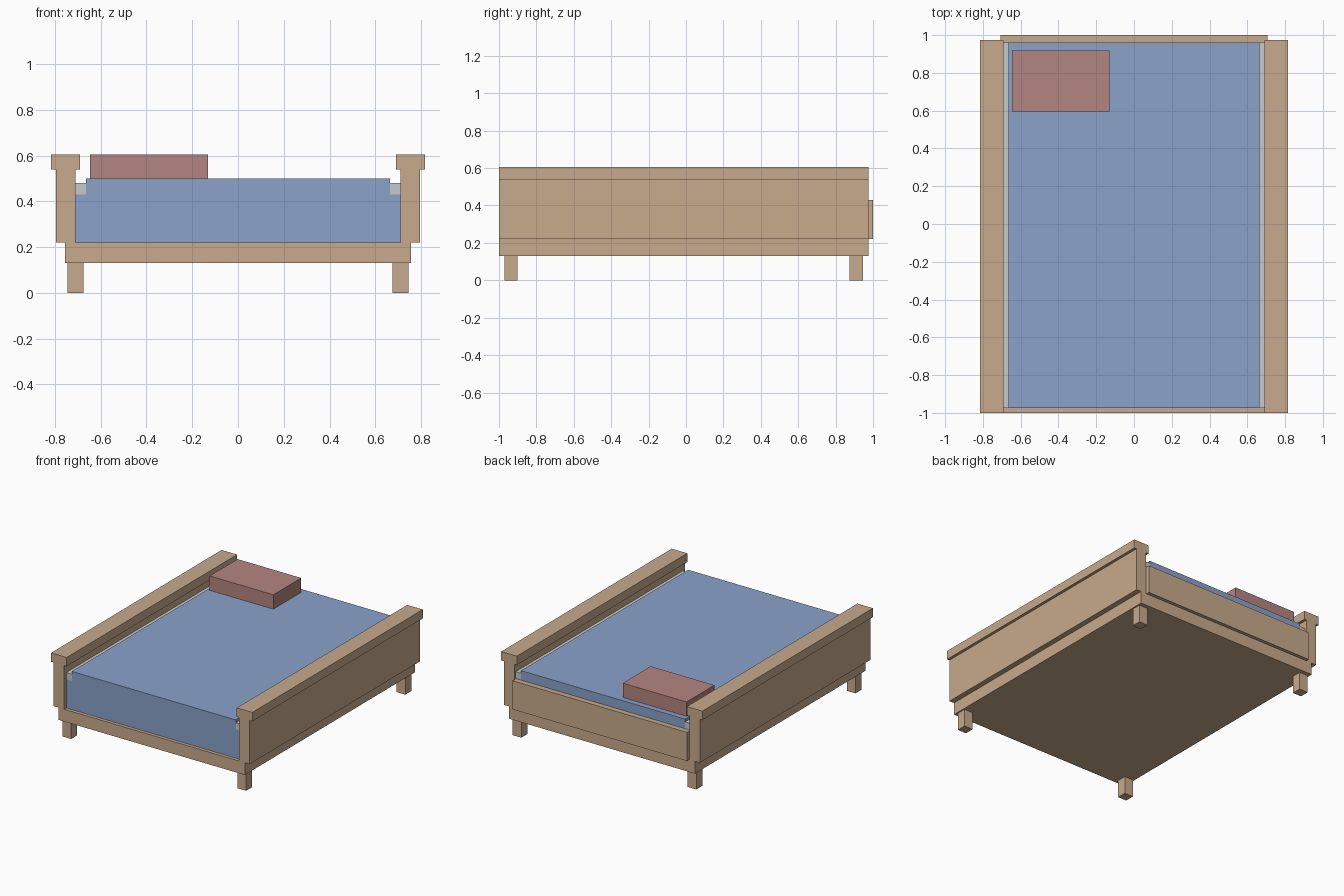
import bpy, bmesh

if "Cube" in bpy.data.objects:
    bpy.data.objects.remove(bpy.data.objects["Cube"])


def material(name, rgb):
    m = bpy.data.materials.new(name)
    m.diffuse_color = (*rgb, 1.0)
    m.use_nodes = True
    m.node_tree.nodes["Principled BSDF"].inputs["Base Color"].default_value = m.diffuse_color
    return m


WOOD = material("light wood", (0.578, 0.402, 0.262))
BLUE = material("blue cover", (0.258, 0.361, 0.591))
GREY = material("pale grey sheet", (0.56, 0.59, 0.59))
ROSE = material("dusty rose", (0.456, 0.235, 0.216))


def extrude_profile(name, points, y0, y1, mat):
    """Closed x-z profile extruded along y."""
    bm = bmesh.new()
    face = bm.faces.new([bm.verts.new((x, y0, z)) for x, z in points])
    ext = bmesh.ops.extrude_face_region(bm, geom=[face])
    verts = [v for v in ext["geom"] if isinstance(v, bmesh.types.BMVert)]
    bmesh.ops.translate(bm, verts=verts, vec=(0, y1 - y0, 0))
    bmesh.ops.recalc_face_normals(bm, faces=bm.faces)
    mesh = bpy.data.meshes.new(name)
    bm.to_mesh(mesh)
    bm.free()
    mesh.materials.append(mat)
    obj = bpy.data.objects.new(name, mesh)
    bpy.context.collection.objects.link(obj)
    return obj


def box(name, x, y, z, mat):
    pts = [(x[0], z[0]), (x[1], z[0]), (x[1], z[1]), (x[0], z[1])]
    return extrude_profile(name, pts, y[0], y[1], mat)


# Base platform and back panel
box("platform", (-0.755, 0.755), (-1.0, 0.975), (0.13, 0.22), WOOD)
box("back_panel", (-0.708, 0.708), (0.96, 1.0), (0.22, 0.43), WOOD)

# Mirrored side panels, cap rails, sheet edges and legs
for s, side in ((-1, "left"), (1, "right")):
    def span(a, b):
        return tuple(sorted((s * a, s * b)))
    box(side + "_side_panel", span(0.71, 0.795), (-1.0, 0.975), (0.22, 0.54), WOOD)
    box(side + "_cap_rail", span(0.69, 0.816), (-1.0, 0.975), (0.54, 0.605), WOOD)
    box(side + "_sheet_edge", span(0.665, 0.71), (-0.975, 0.96), (0.43, 0.48), GREY)
    for end, y in (("front", (-0.97, -0.9)), ("back", (0.875, 0.945))):
        box(f"{end}_{side}_leg", span(0.674, 0.745), y, (0.0, 0.13), WOOD)

# Mattress with a narrower raised top
half = [(0.71, 0.22), (0.71, 0.43), (0.665, 0.43), (0.665, 0.5)]
extrude_profile("mattress", half + [(-x, z) for x, z in reversed(half)],
                -0.975, 0.96, BLUE)

# Pillow
box("pillow", (-0.647, -0.13), (0.595, 0.918), (0.5, 0.605), ROSE)
